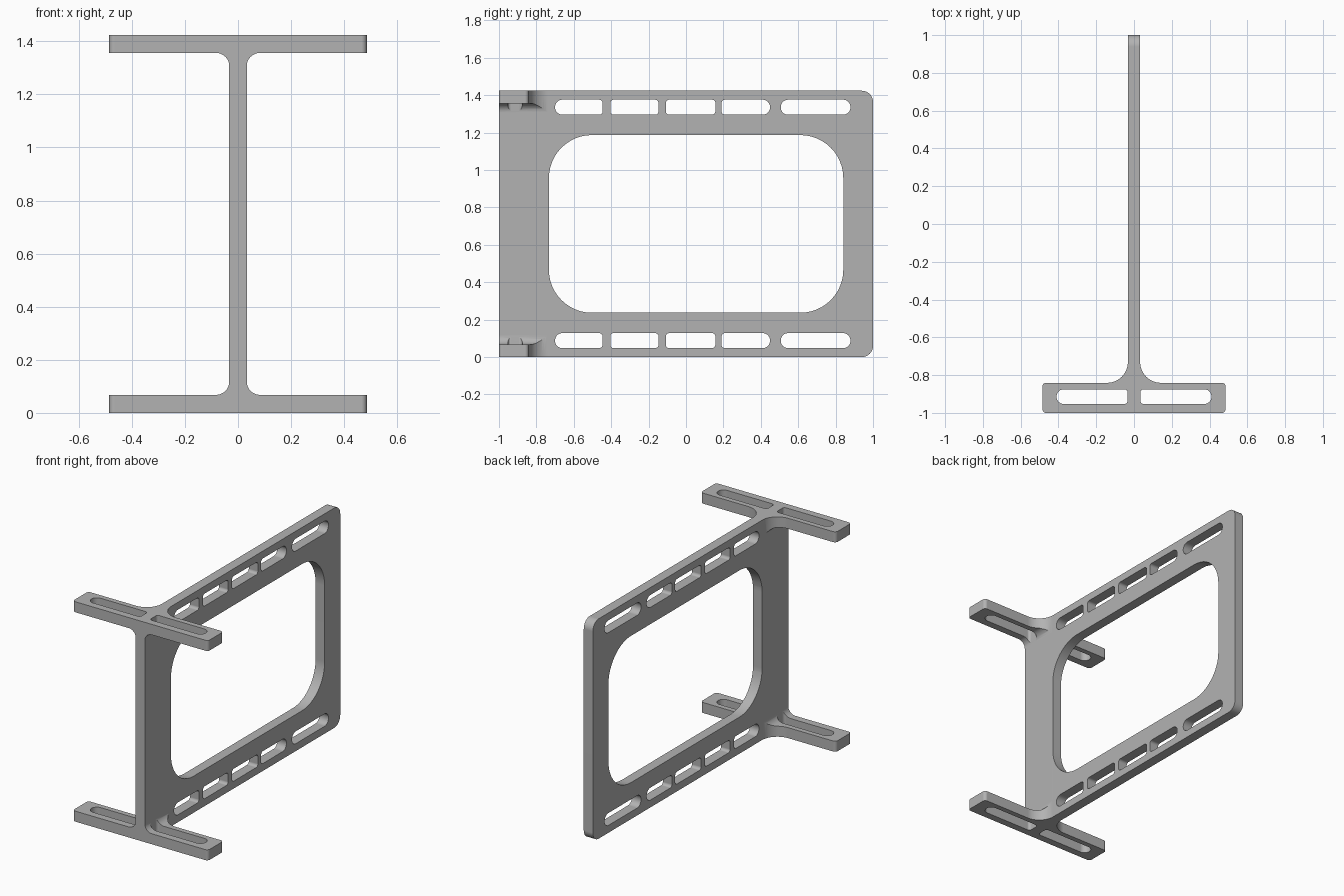
import bpy, bmesh, math
from mathutils import Vector

if "Cube" in bpy.data.objects:
    bpy.data.objects.remove(bpy.data.objects["Cube"])

HEIGHT = 1.424
WEB = 0.0325
FLANGE = 0.068

grey = bpy.data.materials.new("satin grey")
grey.use_nodes = True
grey.diffuse_color = (0.45, 0.45, 0.45, 1)
grey.node_tree.nodes["Principled BSDF"].inputs["Base Color"].default_value = grey.diffuse_color


def rounded(corners, steps=12):
    """Round the right-angled corners of an outline given as (u, v, radius)."""
    out = []
    for i, (u, v, r) in enumerate(corners):
        p = Vector((u, v))
        if r == 0:
            out.append(p)
            continue
        before = (Vector(corners[i - 1][:2]) - p).normalized()
        after = (Vector(corners[(i + 1) % len(corners)][:2]) - p).normalized()
        for k in range(steps + 1):
            a = math.pi / 2 * k / steps
            out.append(p + r * (before * (1 - math.sin(a)) + after * (1 - math.cos(a))))
    return out


def slot(u0, u1, v0, v1, r0, r1):
    """Rectangle with its own corner radius at each end."""
    return rounded([(u0, v0, r0), (u1, v0, r1), (u1, v1, r1), (u0, v1, r0)])


def prism(name, outlines, axis, lo, hi):
    """Extrude flat outlines along an axis."""
    place = {"x": lambda u, v, w: (w, u, v),
             "y": lambda u, v, w: (u, w, v),
             "z": lambda u, v, w: (u, v, w)}[axis]
    bm = bmesh.new()
    for outline in outlines:
        rings = [[bm.verts.new(place(p.x, p.y, w)) for p in outline] for w in (lo, hi)]
        bm.faces.new(rings[0])
        bm.faces.new(rings[1])
        n = len(outline)
        for i in range(n):
            j = (i + 1) % n
            bm.faces.new((rings[0][i], rings[0][j], rings[1][j], rings[1][i]))
    bmesh.ops.recalc_face_normals(bm, faces=bm.faces)
    mesh = bpy.data.meshes.new(name)
    bm.to_mesh(mesh)
    bm.free()
    mesh.materials.append(grey)
    obj = bpy.data.objects.new(name, mesh)
    bpy.context.collection.objects.link(obj)
    return obj


def mirrored(half):
    """Complete an outline by mirroring its right half."""
    return rounded(half + [(-u, v, r) for u, v, r in reversed(half)])


# Beam: I-shaped section with filleted web, running front to back
web = WEB + 0.0005
low, high = FLANGE, HEIGHT - FLANGE
bracket = prism("bracket", [mirrored([
    (0.6, -0.1, 0), (0.6, low, 0), (web, low, 0.05),
    (web, high, 0.05), (0.6, high, 0), (0.6, HEIGHT + 0.1, 0)])], "y", -1.1, 1.1)

# Plan shape: cross arms at the front, thin plate behind
plan = prism("plan_shape", [mirrored([
    (0.485, -1, 0.02), (0.485, -0.841, 0.02),
    (WEB, -0.841, 0.11), (WEB, 1.2, 0)])], "z", -0.3, 1.8)

# Side shape: rounded rear corners
side = prism("side_shape", [slot(-1.3, 1, 0, HEIGHT, 0, 0.06)], "x", -1, 1)

# Window and the two rows of plate slots
FULL, SMALL = 0.0385, 0.018
row = [(-0.70, -0.446, FULL, SMALL), (-0.405, -0.147, SMALL, SMALL),
       (-0.108, 0.157, SMALL, SMALL), (0.19, 0.449, SMALL, FULL),
       (0.507, 0.879, FULL, FULL)]
holes = [slot(-0.733, 0.841, 0.237, 1.187, 0.23, 0.23)]
for z in (0.088, HEIGHT - 0.088):
    holes += [slot(y0, y1, z - 0.04, z + 0.04, r0, r1) for y0, y1, r0, r1 in row]
plate_holes = prism("plate_holes", holes, "x", -1, 1)

# Long slots in the cross arms
arm_slots = prism("arm_slots", [
    slot(0.034, 0.41, -0.953, -0.875, SMALL, FULL),
    slot(-0.41, -0.034, -0.953, -0.875, FULL, SMALL)], "z", -0.3, 1.8)

# Combine the shapes into one solid
cutters = [(plan, "INTERSECT"), (side, "INTERSECT"),
           (plate_holes, "DIFFERENCE"), (arm_slots, "DIFFERENCE")]
for cutter, operation in cutters:
    mod = bracket.modifiers.new(cutter.name, "BOOLEAN")
    mod.object = cutter
    mod.operation = operation
    mod.solver = "EXACT"
    cutter.hide_render = True
bpy.context.view_layer.update()
solid = bpy.data.meshes.new_from_object(
    bracket.evaluated_get(bpy.context.evaluated_depsgraph_get()))
bracket.modifiers.clear()
bracket.data = solid
solid.name = "bracket"
for cutter, operation in cutters:
    bpy.data.objects.remove(cutter)

# Smooth the rounded corners, keep the edges crisp
bpy.ops.object.select_all(action="DESELECT")
bracket.select_set(True)
bpy.context.view_layer.objects.active = bracket
bpy.ops.object.shade_smooth_by_angle(angle=math.radians(30))
normals = bracket.modifiers.new("even_normals", "WEIGHTED_NORMAL")
normals.keep_sharp = True
